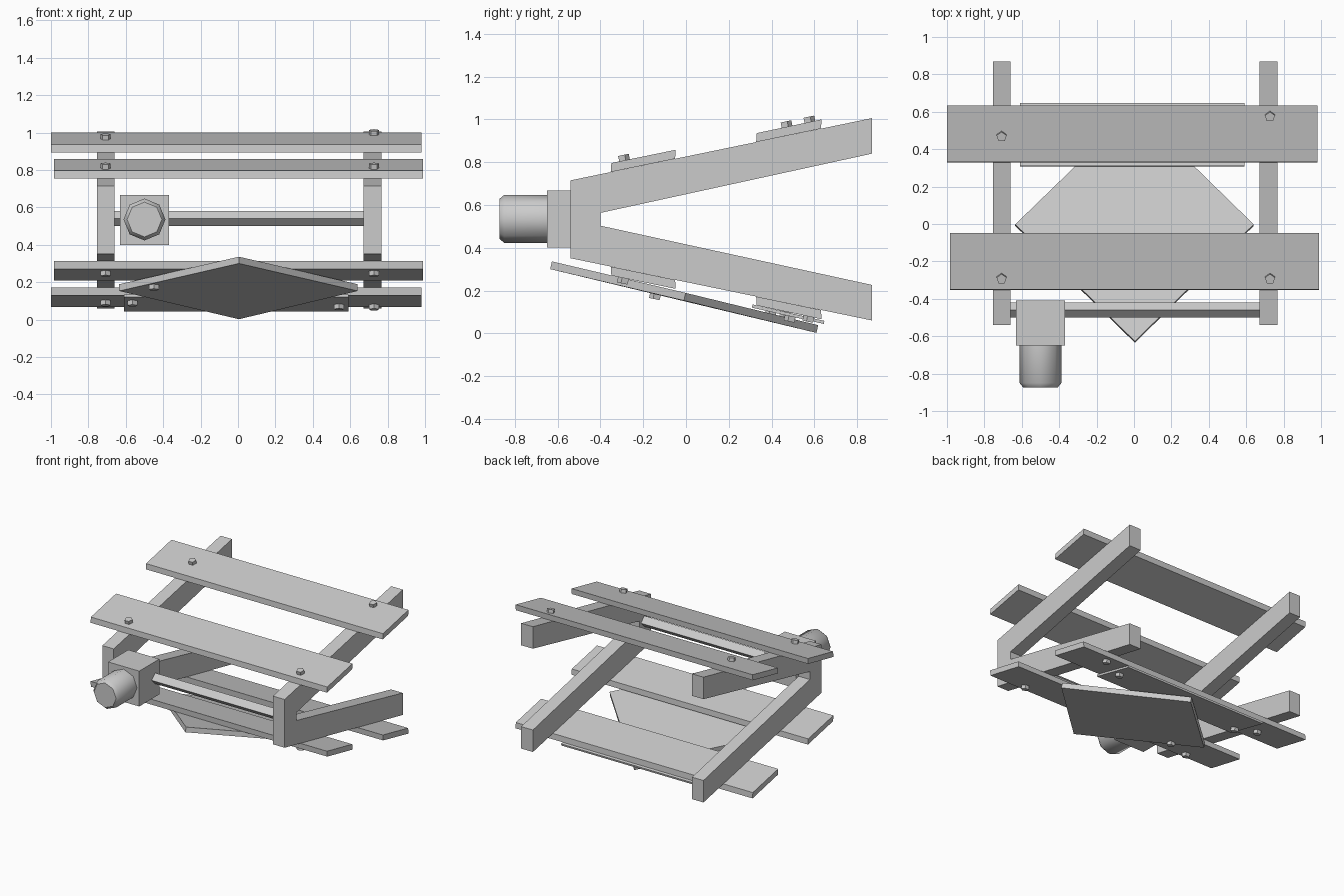
import bpy, math
from mathutils import Vector, Matrix

if "Cube" in bpy.data.objects:
    bpy.data.objects.remove(bpy.data.objects["Cube"])

ZC = 0.533                       # height of the top/bottom mirror plane


def make(name, verts, faces):
    me = bpy.data.meshes.new(name)
    me.from_pydata(verts, [], faces)
    ob = bpy.data.objects.new(name, me)
    bpy.context.collection.objects.link(ob)
    import bmesh
    bm = bmesh.new()
    bm.from_mesh(me)
    bmesh.ops.recalc_face_normals(bm, faces=bm.faces)
    bm.to_mesh(me)
    bm.free()
    return ob


def loft(name, rings):
    n = len(rings[0])
    verts = [v for r in rings for v in r]
    faces = [tuple(range(n)), tuple(range(len(verts) - n, len(verts)))]
    for k in range(len(rings) - 1):
        for i in range(n):
            j = (i + 1) % n
            faces.append((k*n + i, k*n + j, k*n + n + j, k*n + n + i))
    return make(name, verts, faces)


def side_extrude(name, prof, x0, x1):
    """Extrude a (y, z) profile along x."""
    return loft(name, [[(x, y, z) for y, z in prof] for x in (x0, x1)])


def flip(prof):
    return [(y, 2 * ZC - z) for y, z in prof]


def bolt(x, y, z, sign):
    """Five-sided bolt head standing on a sloped board."""
    axis = Vector((0, -0.21, sign)).normalized()
    rot = axis.to_track_quat('Z', 'Y').to_matrix().to_4x4()
    m = Matrix.Translation((x, y, z)) @ rot
    rings = [[m @ Vector((0.028 * math.cos(a), 0.028 * math.sin(a), h))
              for a in [math.pi / 2 + i * math.tau / 5 for i in range(5)]]
             for h in (-0.012, 0.026)]
    return loft("bolt", rings)


# V-shaped side frames
half = [(-0.54, 0.715), (0.87, 1.006), (0.87, 0.84), (-0.40, 0.563)]
frame = half + flip(half)[::-1]
side_extrude("left_frame", frame, -0.755, -0.66)
side_extrude("right_frame", frame, 0.67, 0.768)

# Boards on the upper and lower arms
near = [(-0.352, 0.754), (-0.349, 0.796), (-0.048, 0.858), (-0.051, 0.816)]
far = [(0.328, 0.894), (0.331, 0.936), (0.634, 1.0), (0.631, 0.957)]
for label, f in (("upper", lambda p: p), ("lower", flip)):
    side_extrude(label + "_near_board", f(near), -0.985, 0.99)
    side_extrude(label + "_far_board", f(far), -1.0, 0.98)

# Bolts through boards into frames
for x, y in ((-0.708, -0.29), (0.727, -0.29), (-0.708, 0.47), (0.727, 0.577)):
    z = 0.796 + 0.206 * (y + 0.349)
    bolt(x, y, z, 1)
    bolt(x, y, 2 * ZC - z, -1)

# Diamond sign panel slung underneath
diamond = [(0.005, -0.635, 0.30), (0.64, -0.01, 0.153),
           (0.005, 0.61, 0.002), (-0.635, -0.01, 0.153)]
loft("diamond_panel", [diamond, [(x, y + 0.008, z + 0.036) for x, y, z in diamond]])

# Thin plate under the far lower board
side_extrude("thin_plate", [(0.308, 0.12), (0.311, 0.135), (0.647, 0.058), (0.644, 0.044)],
             -0.61, 0.59)

# Bolts in the panel and plate
for x, y, z in ((-0.45, -0.14, 0.185), (-0.565, 0.40, 0.10), (0.54, 0.49, 0.08)):
    bolt(x, y, z, -1)

# Square cross rod turned on edge
r = 0.041
side_extrude("cross_rod", [(-0.46 - r, 0.54), (-0.46, 0.54 + r),
                           (-0.46 + r, 0.54), (-0.46, 0.54 - r)], -0.67, 0.68)

# Motor block and eight-sided drum with chamfered tip
side_extrude("motor_block", [(-0.65, 0.40), (-0.65, 0.667), (-0.41, 0.667), (-0.41, 0.40)],
             -0.63, -0.37)
drum = loft("motor_drum", [[(-0.5 + q * math.cos(i * math.pi / 4), y,
                             0.535 + q * math.sin(i * math.pi / 4)) for i in range(8)]
                           for y, q in ((-0.64, 0.112), (-0.85, 0.112), (-0.873, 0.093))])
bpy.context.view_layer.objects.active = drum
drum.select_set(True)
bpy.ops.object.shade_smooth_by_angle(angle=math.radians(50))
